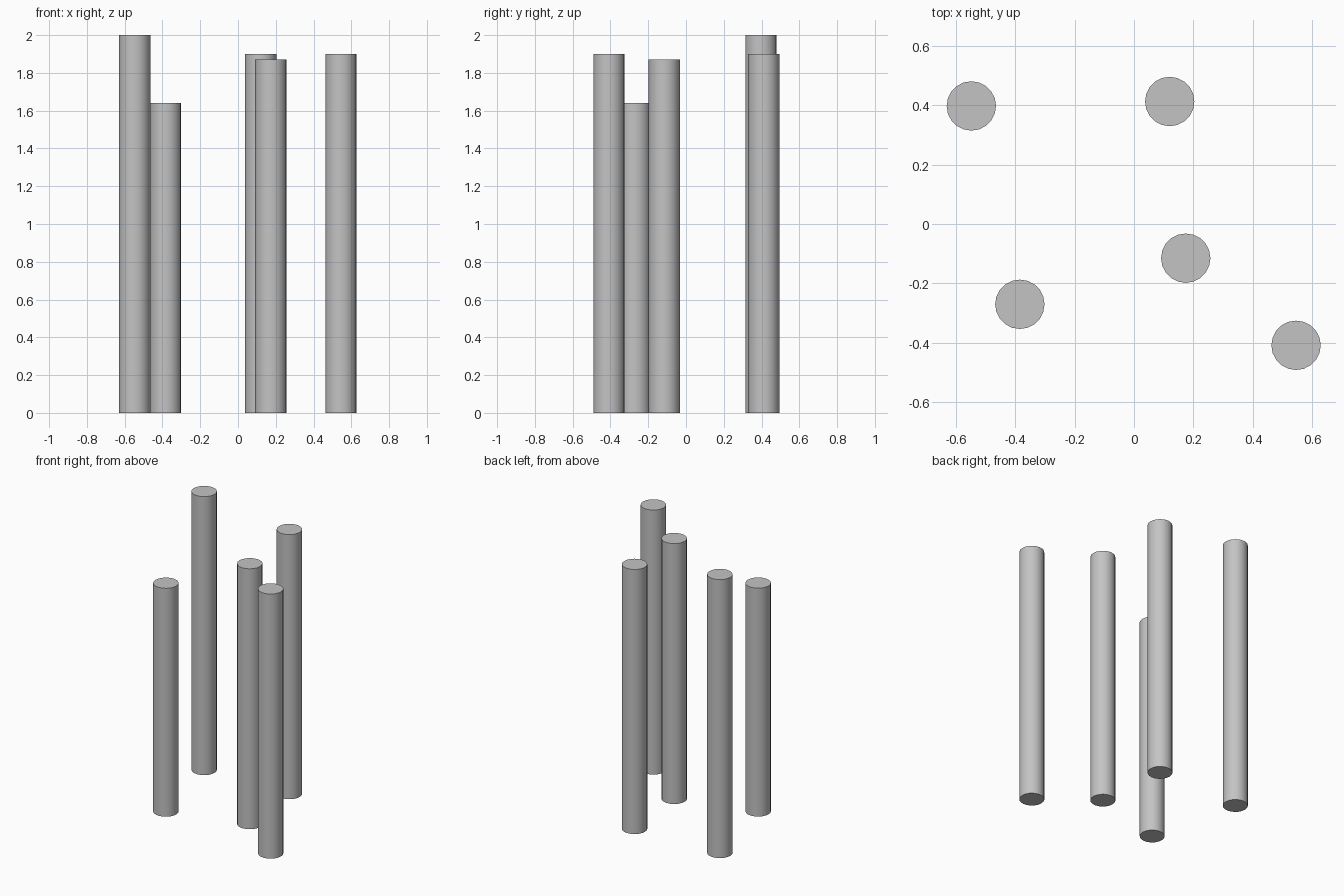
import bpy
import math

cube = bpy.data.objects.get("Cube")
if cube:
    bpy.data.objects.remove(cube, do_unlink=True)

# One plain grey for every column
grey = bpy.data.materials.new("grey")
grey.use_nodes = True
colour = (0.55, 0.55, 0.55, 1)
grey.diffuse_color = colour
grey.node_tree.nodes["Principled BSDF"].inputs["Base Color"].default_value = colour

RADIUS = 0.083
SIDES = 20


def column(name, x, y, height):
    """Upright round column standing on the ground."""
    bpy.ops.mesh.primitive_cylinder_add(
        vertices=SIDES, radius=RADIUS, depth=height, location=(x, y, height / 2))
    obj = bpy.context.object
    obj.name = name
    obj.data.materials.append(grey)
    bpy.ops.object.shade_smooth_by_angle(angle=math.radians(40))


# Five free-standing columns of differing heights
column("back_right_column", -0.547, 0.397, 2.0)
column("back_left_column", 0.12, 0.412, 1.9)
column("middle_column", 0.174, -0.115, 1.87)
column("front_right_column", -0.384, -0.27, 1.64)
column("front_left_column", 0.545, -0.408, 1.9)
